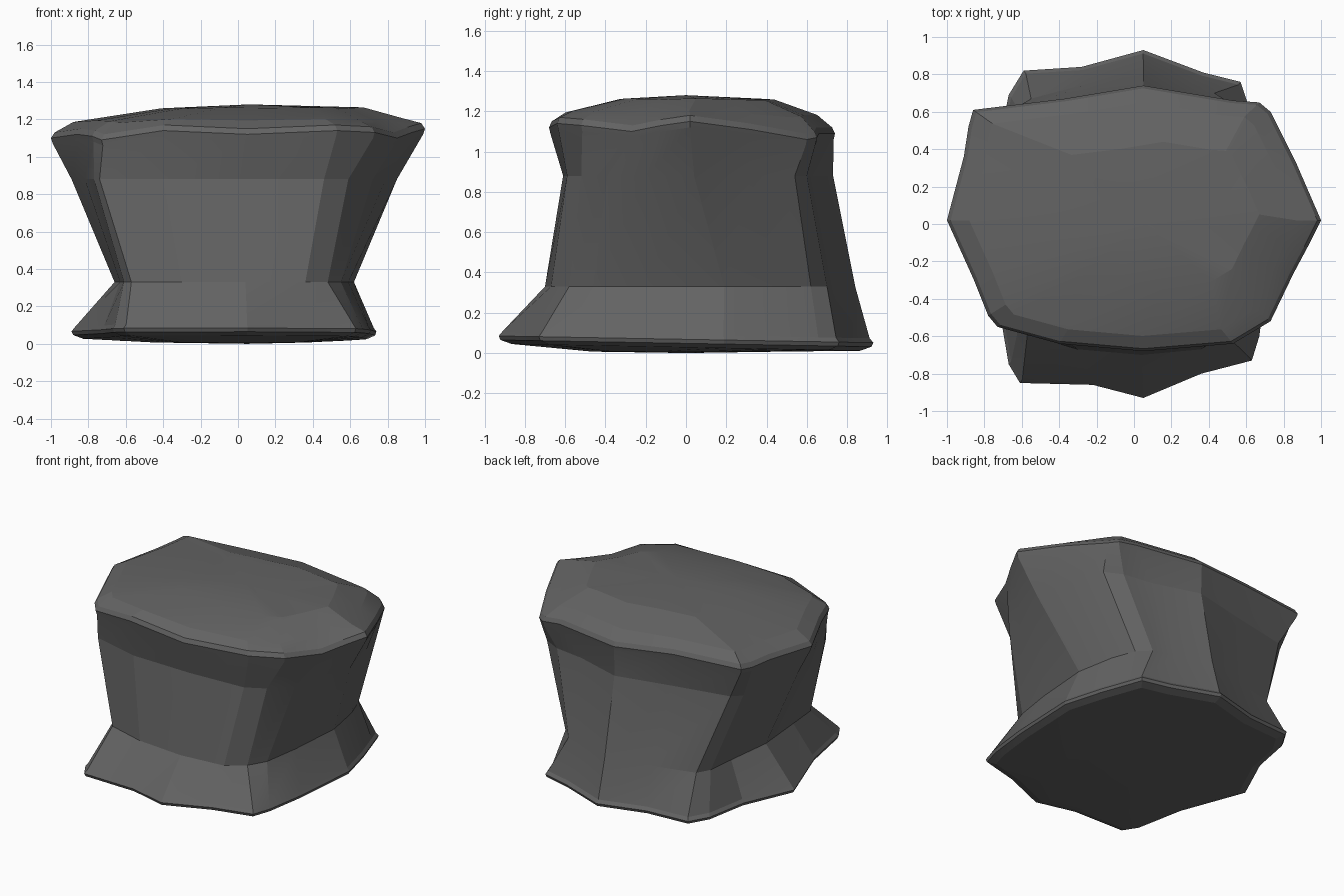
import bpy, bmesh, math

cube = bpy.data.objects.get("Cube")
if cube:
    bpy.data.objects.remove(cube, do_unlink=True)

# Outlines run counterclockwise from the front centre
BASE = [(.05, -.93), (.36, -.80), (.63, -.73), (.67, -.60), (.71, -.30), (.74, .19),
        (.67, .46), (.60, .67), (.57, .76), (.37, .81), (.05, .93), (-.28, .84),
        (-.59, .82), (-.67, .69), (-.73, .40), (-.89, .06), (-.73, -.40),
        (-.67, -.75), (-.61, -.85), (-.22, -.86)]
WAIST = [(.04, -.70), (.36, -.67), (.48, -.58), (.55, -.46), (.59, -.20), (.62, .19),
         (.57, .46), (.51, .62), (.43, .70), (.28, .73), (.05, .84), (-.25, .75),
         (-.55, .67), (-.60, .58), (-.62, .38), (-.66, .05), (-.63, -.30),
         (-.61, -.52), (-.57, -.59), (-.30, -.67)]
NECK = [(.05, -.61), (.46, -.59), (.59, -.52), (.72, -.39), (.79, -.20), (.85, .04),
        (.78, .32), (.71, .54), (.59, .60), (.38, .63), (.05, .73), (-.35, .64),
        (-.74, .56), (-.80, .50), (-.84, .32), (-.89, .02), (-.82, -.25),
        (-.77, -.45), (-.74, -.51), (-.40, -.60)]
RIM = [(.05, -.68), (.53, -.64), (.73, -.52), (.85, -.27), (.93, -.12), (1, .02),
       (.87, .32), (.73, .60), (.67, .65), (.53, .66), (.05, .74), (-.37, .67),
       (-.86, .61), (-.885, .52), (-.91, .36), (-1, .02), (-.86, -.29), (-.78, -.49),
       (-.73, -.55), (-.40, -.64)]
RIM_Z = [1.11, 1.13, 1.12, 1.09, 1.12, 1.14, 1.10, 1.05, 1.06, 1.08, 1.08, 1.11,
         1.11, 1.10, 1.10, 1.09, 1.11, 1.10, 1.08, 1.13]


def ring(outline, z, scale=1.0, shift=(0, 0)):
    """Return one outline as 3D points; z is a number or one height per point."""
    zs = z if isinstance(z, list) else [z] * len(outline)
    return [(x * scale + shift[0], y * scale + shift[1], h)
            for (x, y), h in zip(outline, zs)]


def base_z(height):
    """Tilt the base rim slightly up toward the front."""
    return [height - .018 * y for x, y in BASE]


# Cross-sections from the underside to the crown
sections = [
    ring(BASE, .007, .50),
    ring(BASE, base_z(.028), .93),
    ring(BASE, base_z(.048), .99),
    ring(BASE, base_z(.068)),
    ring(BASE, base_z(.090), .98),
    ring(WAIST, .33),
    ring(NECK, .88),
    ring(RIM, [z - .02 for z in RIM_Z], .99),
    ring(RIM, [z + .01 for z in RIM_Z]),
    ring(RIM, [z + .04 for z in RIM_Z], .98),
    ring(RIM, [.4 * z + .75 for z in RIM_Z], .88),
    ring(RIM, [.1 * z + 1.15 for z in RIM_Z], .54, (.13, .04)),
]

# Loft the stone and close both ends with shallow fans
bm = bmesh.new()
rows = [[bm.verts.new(p) for p in section] for section in sections]
n = len(BASE)
for low, high in zip(rows, rows[1:]):
    for i in range(n):
        j = (i + 1) % n
        bm.faces.new((low[i], low[j], high[j], high[i]))
bottom = bm.verts.new((.05, 0, 0))
crown = bm.verts.new((.06, 0, 1.28))
for i in range(n):
    j = (i + 1) % n
    bm.faces.new((bottom, rows[0][j], rows[0][i]))
    bm.faces.new((crown, rows[-1][i], rows[-1][j]))
bmesh.ops.recalc_face_normals(bm, faces=bm.faces)

mesh = bpy.data.meshes.new("stone_pedestal")
bm.to_mesh(mesh)
bm.free()
stone = bpy.data.objects.new("stone_pedestal", mesh)
bpy.context.collection.objects.link(stone)

# Dark grey stone
grey = bpy.data.materials.new("dark_grey_stone")
grey.use_nodes = True
colour = (.125, .125, .125, 1)
grey.diffuse_color = colour
shader = next(node for node in grey.node_tree.nodes if node.type == "BSDF_PRINCIPLED")
shader.inputs["Base Color"].default_value = colour
mesh.materials.append(grey)

# Soft facets with sharp creases
bpy.ops.object.select_all(action="DESELECT")
stone.select_set(True)
bpy.context.view_layer.objects.active = stone
bpy.ops.object.shade_smooth_by_angle(angle=math.radians(12))
